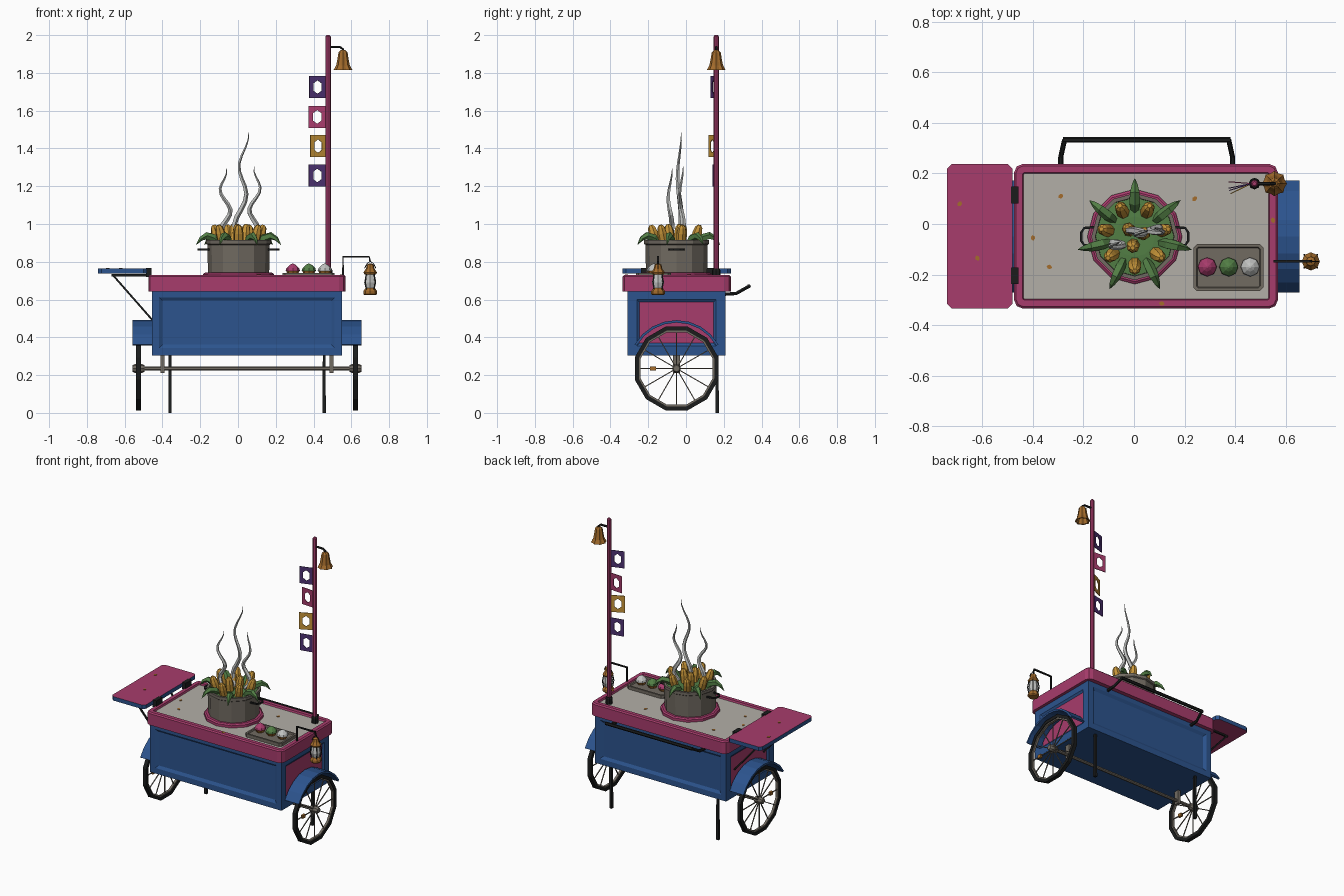
import bpy, bmesh, math
from mathutils import Vector, Matrix, Euler

if "Cube" in bpy.data.objects:
    bpy.data.objects.remove(bpy.data.objects["Cube"])

COLOURS = {
    "pink": (.39, .045, .15), "blue": (.025, .088, .27), "steel": (.45, .43, .39),
    "pot_grey": (.165, .145, .12), "black": (.011, .012, .012), "bronze": (.37, .15, .025),
    "corn_gold": (.57, .30, .04), "green": (.085, .21, .06), "purple": (.075, .032, .17),
    "pale": (.53, .54, .53)}
MATS = {}
for key, c in COLOURS.items():
    MATS[key] = bpy.data.materials.new(key)
    MATS[key].diffuse_color = (*c, 1)


def finish(name, bm, *mats):
    bmesh.ops.recalc_face_normals(bm, faces=bm.faces[:])
    me = bpy.data.meshes.new(name)
    bm.to_mesh(me)
    bm.free()
    ob = bpy.data.objects.new(name, me)
    bpy.context.collection.objects.link(ob)
    for m in mats:
        me.materials.append(MATS[m])
    return ob


def block(lo, hi, corner=0.0, seg=1):
    """Box between two corners, upright edges optionally rounded."""
    lo, hi = Vector(lo), Vector(hi)
    bm = bmesh.new()
    bmesh.ops.create_cube(bm, size=1, matrix=Matrix.Translation((lo + hi) / 2) @ Matrix.Diagonal((*(hi - lo), 1)))
    if corner:
        up = [e for e in bm.edges if abs(e.verts[0].co.z - e.verts[1].co.z) > 1e-4]
        bmesh.ops.bevel(bm, geom=up, offset=corner, segments=seg, affect='EDGES', profile=.5)
    bm.normal_update()
    return bm


def box(name, lo, hi, mat, corner=0.0):
    return finish(name, block(lo, hi, corner), mat)


def inset(bm, face, *steps):
    for t, d in steps:
        bmesh.ops.inset_region(bm, faces=[face], thickness=t, depth=d, use_even_offset=True)
        bm.normal_update()


def facing(bm, d):
    return max(bm.faces, key=lambda f: f.normal.dot(Vector(d)) * 10 + f.calc_area())


def lathe(name, prof, n, mat, loc=(0, 0, 0), rot=(0, 0, 0), closed=False, flute=0, start=0):
    """Spin (radius, height) points round z; closed makes a ring section."""
    bm = bmesh.new()
    rings = []
    for r, z in prof:
        ring = []
        for i in range(n):
            a, k = math.tau * i / n + start, r * (1 - flute * (i % 2))
            ring.append(bm.verts.new((k * math.cos(a), k * math.sin(a), z)))
        rings.append(ring)
    pairs = list(zip(rings, rings[1:])) + ([(rings[-1], rings[0])] if closed else [])
    for a, b in pairs:
        for i in range(n):
            bm.faces.new((a[i], a[(i + 1) % n], b[(i + 1) % n], b[i]))
    if not closed:
        bm.faces.new(rings[0][::-1])
        bm.faces.new(rings[-1])
    bm.transform(Matrix.Translation(loc) @ Euler(rot).to_matrix().to_4x4())
    return finish(name, bm, mat)


def rods(name, paths, mat, n=6):
    """Tubes along (points, radius or radii) paths, in one object."""
    bm = bmesh.new()
    for pts, rad in paths:
        pts = [Vector(p) for p in pts]
        span = max(pts, key=lambda p: (p - pts[0]).length) - pts[0]
        ref = Vector((0, 0, 0))
        ref[min(range(3), key=lambda i: abs(span[i]) + abs(pts[-1][i] - pts[0][i]))] = 1
        rings = []
        for i, p in enumerate(pts):
            t = (pts[min(i + 1, len(pts) - 1)] - pts[max(i - 1, 0)]).normalized()
            u = t.cross(ref).normalized()
            w = t.cross(u)
            r = rad[i] if isinstance(rad, (list, tuple)) else rad
            rings.append([bm.verts.new(p + r * (u * math.cos(math.tau * (k + .5) / n) + w * math.sin(math.tau * (k + .5) / n))) for k in range(n)])
        for a, b in zip(rings, rings[1:]):
            for k in range(n):
                bm.faces.new((a[k], a[(k + 1) % n], b[(k + 1) % n], b[k]))
        bm.faces.new(rings[0][::-1])
        bm.faces.new(rings[-1])
    return finish(name, bm, mat)


CX, CY = .048, -.05

# cart body with recessed panels, pink at both ends
bm = block((-.455, -.31, .305), (.55, .21, .65))
for d in ((0, -1, 0), (0, 1, 0)):
    inset(bm, facing(bm, d), (.038, 0), (.018, -.012))
for d in ((1, 0, 0), (-1, 0, 0)):
    f = facing(bm, d)
    inset(bm, f, (.05, 0), (.014, -.01))
    f.material_index = 1
finish("cart_body", bm, "blue", "pink")

# counter rim with sunken steel worktop
bm = block((-.475, -.335, .643), (.57, .238, .722), .035, 2)
top = facing(bm, (0, 0, 1))
inset(bm, top, (.008, .008), (.026, 0), (.004, -.012))
top.material_index = 1
finish("counter", bm, "pink", "steel")

# folding side shelf: pink faces, blue edge
bm = block((-.74, -.335, .738), (-.482, .238, .765), .018)
for f in bm.faces:
    f.material_index = 0 if abs(f.normal.z) > .5 else 1
finish("side_shelf", bm, "pink", "blue")
for i, y in enumerate((-.205, .115)):
    box(f"shelf_hinge_{i}", (-.487, y - .033, .72), (-.458, y + .033, .768), "black")
    rods(f"shelf_brace_{i}", [([(-.66, y, .727), (-.452, y, .49)], .007), ([(-.67, y, .729), (-.47, y, .729)], .008)], "black", 4)

# wheels, hubs, reflectors and mudguards
WZ = .235
for side in (-1, 1):
    tag = "right" if side > 0 else "left"
    wx = CX + side * .574
    turn = (0, math.pi / 2, 0)
    at = (wx, CY, WZ)
    off = math.pi / 12
    lathe(f"tyre_{tag}", [(.207, -.013), (.229, -.013), (.229, .013), (.207, .013)], 12, "black", at, turn, True, 0, off)
    lathe(f"wheel_rim_{tag}", [(.198, -.008), (.209, -.008), (.209, .008), (.198, .008)], 12, "pot_grey", at, turn, True, 0, off)
    lathe(f"hub_{tag}", [(.017, -.032), (.023, -.02), (.023, .02), (.017, .032)], 8, "pot_grey", at, turn)
    rods(f"spokes_{tag}", [([at, (wx, CY + .202 * math.cos(a), WZ + .202 * math.sin(a))], .0038)
                           for a in [math.tau * i / 12 for i in range(12)]], "pot_grey", 4)
    box(f"reflector_{tag}", (wx - .008, CY - .14, WZ - .011), (wx + .008, CY - .11, WZ + .011), "bronze")
    bm = bmesh.new()
    x0, x1 = CX + side * .5, CX + side * .607
    prev = None
    for i in range(9):
        a = math.radians(30 + 15 * i)
        ring = [bm.verts.new((x, CY + r * math.cos(a), WZ + r * math.sin(a)))
                for x, r in ((x0, .243), (x1, .243), (x1, .256), (x0, .256))]
        if prev:
            for k in range(4):
                bm.faces.new((prev[k], prev[(k + 1) % 4], ring[(k + 1) % 4], ring[k]))
        else:
            bm.faces.new(ring)
        prev = ring
    bm.faces.new(prev)
    finish(f"mudguard_{tag}", bm, "blue")
    bx = CX + side * .447
    box(f"axle_bracket_{tag}", (bx - .01, CY - .018, .212), (bx + .01, CY + .018, .31), "pot_grey")
    lx = CX + side * .408
    rods(f"prop_leg_{tag}", [([(lx, .165, 0), (lx, .165, .31)], (.013, .01))], "black", 4)
rods("axle", [([(CX - .6, CY, WZ), (CX + .6, CY, WZ)], .011)], "pot_grey", 8)

# push handle on the back
rods("push_handle", [([(x, .2, .628), (x, .265, .632), (x + s, .333, .67)], .01) for x, s in ((-.29, .015), (.39, -.015))]
     + [([(-.282, .333, .67), (.382, .333, .67)], .011)], "black", 6)

# cooking pot
PX, PY = .003, -.05
lathe("pot_base_ring", [(.188, .715), (.188, .735), (.178, .742)], 12, "pink", (PX, PY, 0))
lathe("pot", [(.162, .735), (.165, .89), (.172, .895), (.172, .915), (.156, .915), (.154, .86)], 12, "pot_grey", (PX, PY, 0))
lathe("pot_filling", [(.155, .87), (.155, .9), (.08, .906)], 12, "green", (PX, PY, 0))
for s in (-1, 1):
    ex = [PX + s * .155, PX + s * .2, PX + s * .212]
    rods(f"pot_handle_{'right' if s > 0 else 'left'}",
         [([(ex[0], PY - .038, .865), (ex[1], PY - .034, .865), (ex[2], PY - .016, .865),
            (ex[2], PY + .016, .865), (ex[1], PY + .034, .865), (ex[0], PY + .038, .865)], .007)], "black", 4)

# corn cobs and drooping husk leaves
spots = [(.118, 270 + i * 360 / 7, .3) for i in range(7)] + [(.05, a, .12) for a in (20, 130, 260)]
cob = [(.018, 0), (.026, .03), (.026, .085), (.02, .115), (.009, .128)]
for i, (r, deg, tilt) in enumerate(spots):
    a = math.radians(deg)
    lathe(f"corn_cob_{i}", cob, 7, "corn_gold",
          (PX + (r - .02) * math.cos(a), PY + (r - .02) * math.sin(a), .872), (0, tilt, a))
leaves = []
for i in range(7):
    a = math.radians(90 + i * 360 / 7)
    leaves.append(([(PX + r * math.cos(a), PY + r * math.sin(a), z)
                    for r, z in ((.105, .895), (.135, .925), (.175, .938), (.205, .922), (.23, .89))],
                   (.016, .022, .02, .012, .001)))
rods("husk_leaves", leaves, "green", 5)

# rising steam
steam = []
for x, y, h, lean, ph in ((-.055, -.083, .38, -.025, math.pi), (.003, -.035, .57, .035, math.pi), (.07, -.025, .39, .035, 0)):
    pts, rad = [], []
    for i in range(15):
        t = i / 14
        pts.append((x + lean * t + .03 * math.sin(ph + t * 3.6 * math.pi) * (1 - .35 * t),
                    y + .01 * math.sin(t * 8), .915 + h * t))
        rad.append(.0165 * (1 - t) ** .7 * min(1, .6 + 2 * t) + .001)
    steam.append((pts, rad))
rods("steam", steam, "pale", 5)

# serving tray with three topped cups
bm = block((.235, -.265, .71), (.512, -.08, .74), .014)
inset(bm, facing(bm, (0, 0, 1)), (.012, 0), (.004, -.008))
finish("tray", bm, "pot_grey")
for x, m in ((.29, "pink"), (.375, "green"), (.46, "pale")):
    lathe(f"cup_{m}", [(.025, .73), (.037, .755)], 8, "bronze", (x, -.17, 0))
    lathe(f"topping_{m}", [(.038, .752), (.034, .766), (.018, .782), (.004, .79)], 8, m, (x, -.17, 0))

# banner pole, bell and pierced pennants
QX, QY = .477, .16
lathe("pole_foot", [(.023, .715), (.023, .755), (.017, .765)], 8, "black", (QX, QY, 0))
lathe("pole", [(.0145, .74), (.0145, 1.992), (.008, 2)], 8, "pink", (QX, QY, 0))
rods("bell_arm", [([(QX, QY, 1.937), (.54, QY, 1.937), (.556, QY, 1.925), (.556, QY, 1.9)], .007)], "black")
lathe("bell", [(.012, 1.92), (.024, 1.908), (.03, 1.87), (.036, 1.84), (.05, 1.815), (.04, 1.815), (.02, 1.88)], 16,
      "bronze", (.556, QY, 0), flute=.14)
hole = [(.022, 0), (.022, .02), (0, .036), (-.022, .02), (-.022, 0), (-.022, -.02), (0, -.036), (.022, -.02)]
edge = [(1, 0), (1, 1), (0, 1), (-1, 1), (-1, 0), (-1, -1), (0, -1), (1, -1)]
for i, (z, m, yaw) in enumerate(((1.725, "purple", .3), (1.567, "pink", -.08), (1.412, "corn_gold", .45), (1.257, "purple", .2))):
    bm = bmesh.new()
    layers = []
    for y in (-.002, .002):
        layers.append([[bm.verts.new((u * .046, y, w * .058)) for u, w in edge],
                       [bm.verts.new((u, y, w)) for u, w in hole]])
    (fo, fi), (bo, bi) = layers
    for k in range(8):
        j = (k + 1) % 8
        for a, b in ((fo, fi), (bi, bo), (bo, fo), (fi, bi)):
            bm.faces.new((a[k], a[j], b[j], b[k]))
    bm.transform(Matrix.Translation((QX - .012, QY, z)) @ Matrix.Rotation(yaw, 4, 'Z') @ Matrix.Translation((-.046, 0, 0)))
    finish(f"pennant_{i}", bm, m)

# lantern on its bracket
LX, LY = .70, -.148
rods("lantern_bracket", [([(.556, LY, .70), (.556, LY, .827), (LX - .005, LY, .827), (LX, LY, .80)], .007)], "black", 4)
rods("lantern_bail", [([(LX - .03, LY, .765), (LX - .018, LY, .79), (LX, LY, .802), (LX + .018, LY, .79), (LX + .03, LY, .765)], .003)], "black", 4)
lathe("lantern_base", [(.03, .623), (.036, .63), (.036, .645), (.026, .66)], 8, "bronze", (LX, LY, 0))
lathe("lantern_glass", [(.024, .658), (.032, .69), (.024, .735)], 8, "pale", (LX, LY, 0))
lathe("lantern_cap", [(.03, .733), (.036, .743), (.022, .765), (.018, .785), (.008, .79)], 8, "bronze", (LX, LY, 0))
rods("lantern_guard", [([(LX + .028 * c, LY + .028 * s, .65), (LX + .037 * c, LY + .037 * s, .695), (LX + .028 * c, LY + .028 * s, .74)], .0035)
                       for c, s in ((.7, .7), (-.7, .7), (.7, -.7), (-.7, -.7))], "black", 4)

# scattered petals
for i, (x, y, z) in enumerate(((-.29, .11, .718), (-.4, -.055, .718), (-.335, -.17, .718), (.24, .1, .718),
                               (.55, .015, .73), (.11, -.315, .73), (-.69, .08, .765), (-.62, -.135, .765))):
    ob = box(f"petal_{i}", (-.011, -.008, -.001), (.011, .008, .003), "bronze", .007)
    ob.location, ob.rotation_euler = (x, y, z), (0, 0, i * 1.1 + .6)

for m in bpy.data.materials:
    if m.users and not m.is_grease_pencil:
        m.use_nodes = True
        m.node_tree.nodes["Principled BSDF"].inputs["Base Color"].default_value = m.diffuse_color
